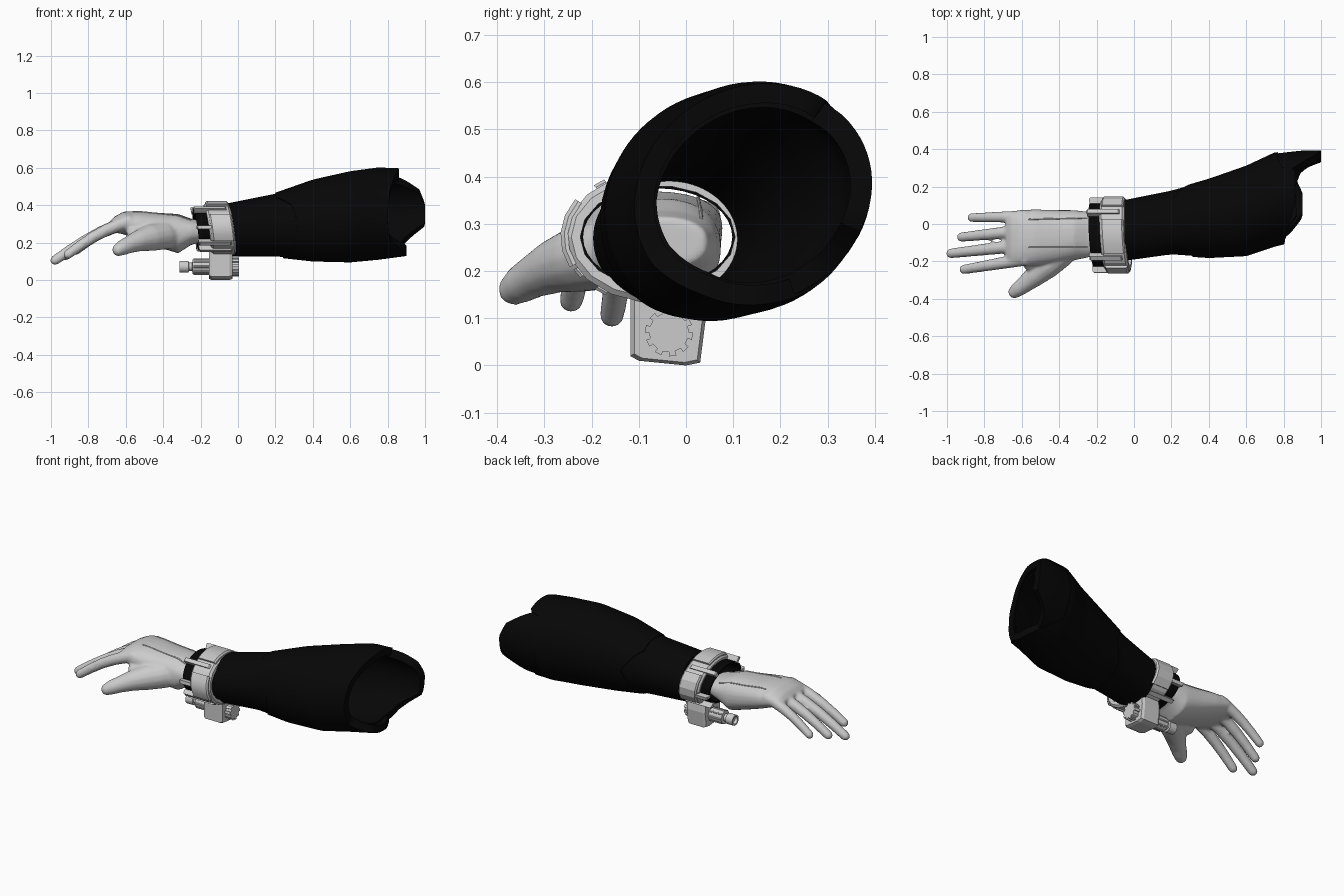
import bpy, bmesh
from math import sin, cos, tau, pi, radians
from mathutils import Vector
from mathutils.bvhtree import BVHTree

if "Cube" in bpy.data.objects:
    bpy.data.objects.remove(bpy.data.objects["Cube"])


def material(name, value):
    m = bpy.data.materials.new(name)
    m.use_nodes = True
    m.diffuse_color = (value, value, value, 1)
    m.node_tree.nodes["Principled BSDF"].inputs["Base Color"].default_value = m.diffuse_color
    return m


GREY = material("light grey", 0.6)
BLACK = material("black cloth", 0.002)


def activate(ob):
    bpy.ops.object.select_all(action='DESELECT')
    ob.select_set(True)
    bpy.context.view_layer.objects.active = ob


def finish(name, bm, mat, angle=30):
    bmesh.ops.recalc_face_normals(bm, faces=bm.faces)
    me = bpy.data.meshes.new(name)
    bm.to_mesh(me)
    bm.free()
    me.materials.append(mat)
    ob = bpy.data.objects.new(name, me)
    bpy.context.scene.collection.objects.link(ob)
    if angle:
        activate(ob)
        bpy.ops.object.shade_smooth_by_angle(angle=radians(angle))
    return ob


def add_loft(bm, rings, loop=False):
    """Skin rings of points; either close the chain or cap both ends."""
    vs = [[bm.verts.new(p) for p in r] for r in rings]
    n = len(vs[0])
    for a, b in zip(vs, vs[1:] + vs[:1] if loop else vs[1:]):
        for i in range(n):
            j = (i + 1) % n
            bm.faces.new((a[i], a[j], b[j], b[i]))
    if not loop:
        bm.faces.new(vs[0])
        bm.faces.new(vs[-1])


def loft(name, rings, mat, loop=False, angle=30):
    bm = bmesh.new()
    add_loft(bm, rings, loop)
    return finish(name, bm, mat, angle)


def lerp_keys(keys, t):
    """Piecewise linear lookup; the first number of each key is the position."""
    t = min(max(t, keys[0][0]), keys[-1][0])
    for a, b in zip(keys, keys[1:]):
        if t <= b[0]:
            f = (t - a[0]) / (b[0] - a[0])
            return [p + (q - p) * f for p, q in zip(a[1:], b[1:])]


def oval(x, yc, zc, hy, hz, n=32, power=1.0):
    pts = []
    for i in range(n):
        c, s = cos(tau * i / n), sin(tau * i / n)
        pts.append((x, yc + hy * abs(c) ** power * (1 if c > 0 else -1),
                    zc + hz * abs(s) ** power * (1 if s > 0 else -1)))
    return pts


# Sleeve: x, centre y, centre z, half width, half height
SLEEVE = [(-.06, -.036, .268, .166, .145), (.2, .008, .294, .174, .171),
          (.4, .03, .318, .21, .217), (.6, .07, .338, .24, .242),
          (.75, .13, .355, .25, .245), (.9, .157, .362, .24, .232),
          (1, .17, .367, .228, .22)]
# Sleeve edges: angle around the arm, x
INNER_END = [(-180, .78), (-150, .8), (-120, .87), (-75, .86), (-50, .89), (-38, .93),
             (-24, 1), (8, 1), (30, .97), (47, .89), (55, .84), (120, .83), (180, .78)]
OUTER_END = [(-180, .8), (-146, .81), (-138, .84), (-118, .9), (-85, .9), (-68, .87), (-52, .82),
             (-40, .77), (35, .77), (50, .79), (56, .86), (100, .86), (150, .81), (180, .8)]
SEAM = [(-180, .32), (-140, .3), (-110, .24), (-40, .24), (0, .3), (50, .2),
        (120, .2), (150, .29), (180, .32)]
CUFF = [(-180, -.05), (180, -.05)]


def shell(name, start, end, outer, inner_start, inner_end, steps=22, n=72):
    def ring(u, off):
        pts = []
        for i in range(n):
            deg = i * 360 / n - 180
            x0, x1 = lerp_keys(start, deg)[0], lerp_keys(end, deg)[0]
            x = x0 + (x1 - x0) * u
            yc, zc, hy, hz = lerp_keys(SLEEVE, x)
            a, skew = radians(deg), .045 * min(max(x / .7, 0), 1)
            pts.append((x, yc + (hy + off) * cos(a - skew), zc + (hz + off) * sin(a + skew)))
        return pts
    us = [i / steps for i in range(steps + 1)]
    rings = [ring(u, outer) for u in us]
    rings += [ring(u, inner_start + (inner_end - inner_start) * u) for u in reversed(us)]
    return loft(name, rings, BLACK, loop=True, angle=35)


shell("sleeve_lining", CUFF, INNER_END, -.004, -.025, -.05)
shell("sleeve_outer_panel", SEAM, OUTER_END, .002, -.02, -.04)


# Wrist band, built by sweeping an (x, offset) profile around an oval
def band_point(a, x, off):
    y, z = -.06 + (.19 + off) * cos(a), .272 + (.135 + off) * sin(a)
    return Vector((-.105 + x - .14 * (z - .27) - .06 * (y + .06), y, z))


def band(name, profile, a0=0, a1=360, n=18, mat=GREY):
    full = a1 - a0 == 360
    count = n if full else n + 1
    rings = [[band_point(radians(a0 + (a1 - a0) * i / n), x, o) for x, o in profile]
             for i in range(count)]
    return loft(name, rings, mat, loop=full, angle=20)


def chamfered(x0, x1, low, high, c):
    return [(x0, low), (x0, high - c), (x0 + c, high), (x1 - c, high), (x1, high - c), (x1, low)]


band("wrist_cuff", [(-.12, -.032), (-.12, -.02), (.06, -.02), (.06, -.032)], n=36, mat=BLACK)
band("wrist_band", chamfered(-.06, .075, -.026, .005, .012))
for part, a0, a1 in (("top", 65, 118), ("back", -32, 38), ("front", 148, 205)):
    band(part + "_band_plate", chamfered(-.05, .07, 0, .016, .008), a0, a1, 4)
for i, deg in enumerate((50, 128, 176, 212, 233, 310, 350)):
    band("band_clip_%d" % (i + 1), chamfered(-.125, .05, -.026, .012, .006), deg - 4, deg + 4, 1)


# Gadget under the wrist
def prism(name, outline, x0, x1, mat=GREY, shrink=1.0):
    cy = sum(p[0] for p in outline) / len(outline)
    cz = sum(p[1] for p in outline) / len(outline)
    rings = [[(x, cy + (y - cy) * s, cz + (z - cz) * s) for y, z in outline]
             for x, s in ((x0, shrink), (x0 + .015, 1), (x1 - .015, 1), (x1, shrink))]
    return loft(name, rings, mat, angle=0)


prism("gadget_housing", [(-.118, .16), (-.118, .02), (-.1, .01), (0, 0), (.03, .006),
                         (.042, .1), (.035, .16)], -.155, -.03, shrink=.9)
gear = []
for i in range(10):
    for step, r in ((0, .042), (.5, .042), (.5, .051), (1, .051)):
        a = tau * (i + step) / 10
        gear.append((-.036 + r * cos(a), .07 + r * sin(a)))
prism("gadget_gear", gear, -.045, .005)
barrel = [(-.295, .02), (-.312, .022), (-.312, .032), (-.265, .032), (-.262, .022),
          (-.245, .022), (-.243, .04), (-.14, .04)]
loft("gadget_barrel", [oval(x, -.036, .071, r, r, 20) for x, r in barrel], GREY)
for i in range(8):
    a = tau * i / 8
    cy, cz = -.036 + .037 * cos(a), .071 + .037 * sin(a)
    loft("barrel_rib_%d" % (i + 1), [oval(x, cy, cz, .007, .007, 8) for x in (-.238, -.15)], GREY)


# Hand: overlapping lofted forms fused into one smooth skin
def add_limb(bm, path, n=14):
    """path holds (x, y, z, radius) tuples; the far end is rounded off."""
    pts = [Vector(p[:3]) for p in path]
    rings = []
    for i, p in enumerate(pts):
        d = (pts[min(i + 1, len(pts) - 1)] - pts[max(i - 1, 0)]).normalized()
        side = d.cross(Vector((0, 0, 1))).normalized()
        up = side.cross(d)
        rad = path[i][3]
        ends = [(0, 1)]
        if i == len(pts) - 1:
            ends = [(k, (1 - k * k) ** .5) for k in (0, .4, .7, .9, .99)]
        for k, s in ends:
            rings.append([p + d * k * rad + (side * cos(tau * j / n) + up * sin(tau * j / n)) * rad * s
                          for j in range(n)])
    add_loft(bm, rings)


bm = bmesh.new()
PALM = [(-.18, -.055, .26, .1, .054), (-.25, -.057, .258, .123, .07), (-.32, -.06, .248, .134, .105),
        (-.42, -.068, .266, .143, .093), (-.53, -.073, .29, .151, .079), (-.61, -.075, .305, .15, .061),
        (-.66, -.077, .297, .142, .043), (-.685, -.077, .287, .132, .026)]
add_loft(bm, [oval(*k, n=28, power=.85) for k in PALM])
FINGERS = [(.04, -.867, .034, .157, .03), (-.033, -.922, -.07, .13, .032),
           (-.11, -.978, -.157, .106, .033), (-.186, -.909, -.243, .137, .032)]
for by, tx, ty, tz, r in FINGERS:
    path = []
    for f in (0, .2, .4, .6, .8, 1):
        path.append((-.57 + (tx + .57) * f, by + (ty - by) * f,
                     .318 + (tz - .318) * f + .022 * sin(pi * f), r * (1.15 - .35 * f)))
    add_limb(bm, path)
# Thumb, with a fleshy base merging into the palm
add_limb(bm, [(-.33, -.11, .24, .065), (-.4, -.165, .238, .076), (-.47, -.225, .226, .072),
              (-.53, -.278, .21, .058), (-.585, -.323, .188, .046), (-.62, -.349, .172, .041),
              (-.638, -.363, .162, .035)])
# Web between thumb and index finger
add_limb(bm, [(-.42, -.15, .25, .07), (-.5, -.195, .24, .058), (-.555, -.21, .247, .04)])
hand = finish("hand", bm, GREY, 0)
remesh = hand.modifiers.new("fuse", 'REMESH')
remesh.mode = 'VOXEL'
remesh.voxel_size = .008
remesh.use_smooth_shade = True
soften = hand.modifiers.new("soften", 'SMOOTH')
soften.factor = .5
soften.iterations = 6
activate(hand)
for m in ("fuse", "soften"):
    bpy.ops.object.modifier_apply(modifier=m)

# Raised glove seams laid on the back of the hand
tree = BVHTree.FromObject(hand, bpy.context.evaluated_depsgraph_get())
for name, y0, y1 in (("outer_glove_seam", .032, .025), ("inner_glove_seam", -.125, -.125)):
    bm = bmesh.new()
    path = []
    for i in range(17):
        f = i / 16
        hit = tree.ray_cast(Vector((-.25 - .31 * f, y0 + (y1 - y0) * f, 1)), Vector((0, 0, -1)))[0]
        if hit:
            path.append((*hit, .004))
    add_limb(bm, path, 8)
    finish(name, bm, GREY)
